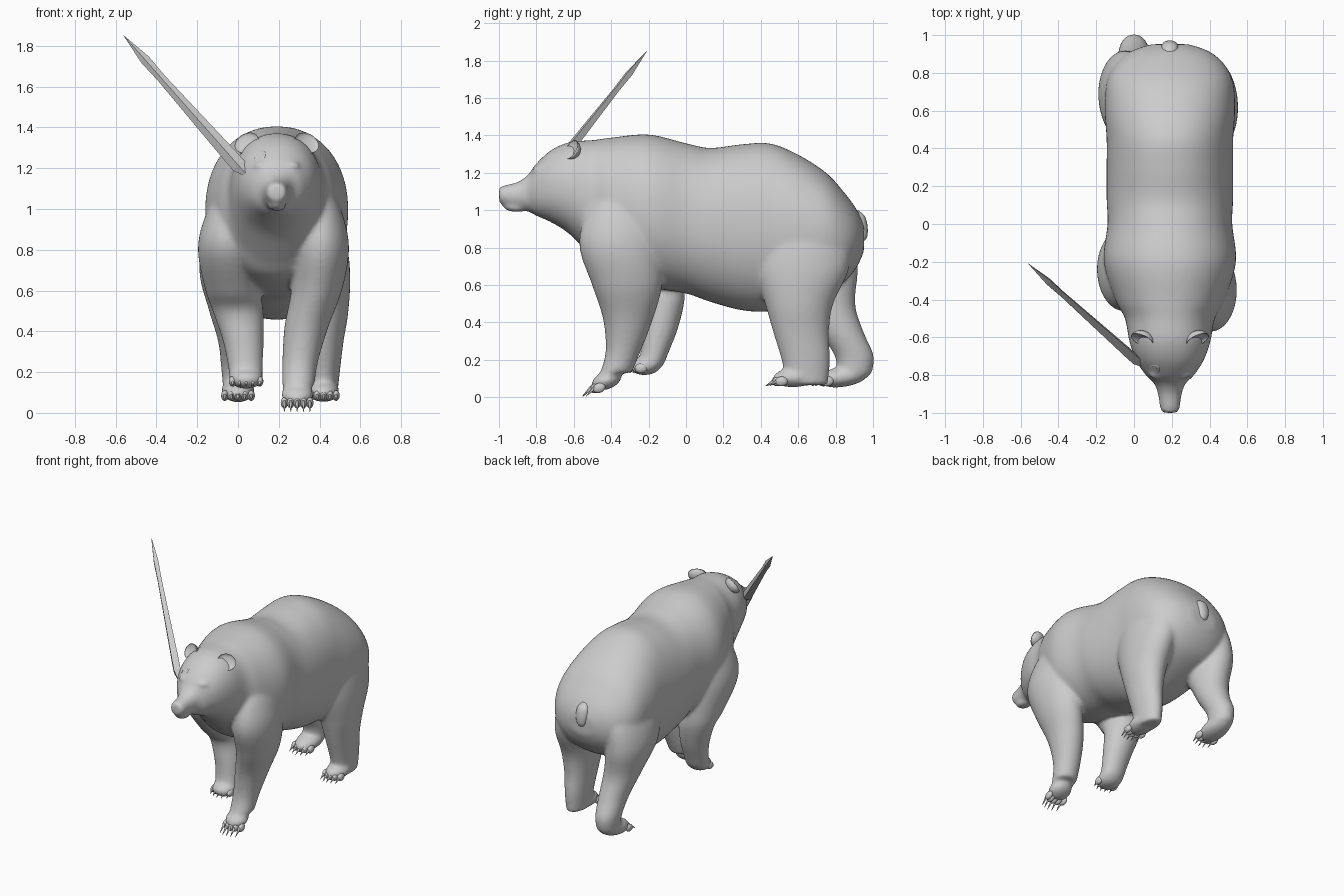
import bpy, bmesh, math
from mathutils import Vector, Matrix

if "Cube" in bpy.data.objects:
    bpy.data.objects.remove(bpy.data.objects["Cube"])

CX = 0.19  # centre line of the bear


def make_object(name, bm, smooth=True):
    bmesh.ops.recalc_face_normals(bm, faces=bm.faces)
    for f in bm.faces:
        f.smooth = smooth
    me = bpy.data.meshes.new(name)
    bm.to_mesh(me)
    bm.free()
    ob = bpy.data.objects.new(name, me)
    bpy.context.collection.objects.link(ob)
    return ob


def refine(rows, steps=6):
    """Catmull-Rom interpolation of a short list of section rows."""
    out = []
    for i in range(len(rows) - 1):
        p = [Vector(rows[min(max(i + k, 0), len(rows) - 1)]) for k in (-1, 0, 1, 2)]
        for s in range(steps):
            t = s / steps
            out.append(0.5 * (2 * p[1] + (p[2] - p[0]) * t
                              + (2 * p[0] - 5 * p[1] + 4 * p[2] - p[3]) * t * t
                              + (3 * p[1] - p[0] - 3 * p[2] + p[3]) * t ** 3))
    return out + [Vector(rows[-1])]


def loft(bm, rings):
    loops = [[bm.verts.new(c) for c in r] for r in rings]
    n = len(loops[0])
    for a, b in zip(loops, loops[1:]):
        for i in range(n):
            bm.faces.new((a[i], a[(i + 1) % n], b[(i + 1) % n], b[i]))
    bm.faces.new(loops[0][::-1])
    bm.faces.new(loops[-1])


def circle(n=32, power=1.0):
    def soft(v):
        return math.copysign(abs(v) ** power, v) if abs(v) > 1e-9 else 0.0
    return [(soft(math.cos(2 * math.pi * i / n)), soft(math.sin(2 * math.pi * i / n))) for i in range(n)]


def ellipsoid(bm, loc, size, pitch=0.0):
    m = Matrix.Translation(loc) @ Matrix.Rotation(pitch, 4, 'X') @ Matrix.Diagonal((*size, 1))
    return bmesh.ops.create_uvsphere(bm, u_segments=24, v_segments=16, radius=1, matrix=m)['verts']


def spike(bm, a, b, r):
    a, b = Vector(a), Vector(b)
    q = (b - a).to_track_quat('Z', 'Y').to_matrix().to_4x4()
    bmesh.ops.create_cone(bm, cap_ends=True, segments=10, radius1=r, radius2=0.001,
                          depth=(b - a).length, matrix=Matrix.Translation((a + b) / 2) @ q)


# Trunk and head sections along y: y, top, bottom, half width
trunk = [(-1.0, 1.12, 1.05, .034), (-.985, 1.13, 1.03, .05), (-.9, 1.152, 1.01, .063),
         (-.845, 1.19, .995, .083), (-.8, 1.25, .97, .128), (-.72, 1.322, .935, .18),
         (-.62, 1.365, .87, .215), (-.5, 1.375, .75, .238), (-.4, 1.388, .66, .29),
         (-.2, 1.405, .59, .35), (0, 1.358, .555, .33), (.13, 1.333, .51, .335),
         (.3, 1.353, .465, .335), (.45, 1.357, .46, .335), (.6, 1.297, .5, .345),
         (.75, 1.2, .56, .335), (.85, 1.09, .62, .285), (.915, 1.0, .7, .205), (.952, .92, .78, .1)]

# Leg sections from top to ankle: x, y, z, x radius, y radius
legs = {
    "front_left": [(.37, -.33, 1.15, .07, .1), (.395, -.35, .97, .12, .19), (.405, -.35, .8, .14, .22),
                   (.385, -.315, .6, .125, .188), (.335, -.31, .42, .108, .135),
                   (.305, -.335, .25, .088, .095), (.295, -.375, .13, .08, .085)],
    "front_right": [(.0, -.25, 1.15, .07, .1), (-.04, -.25, .97, .12, .19), (-.05, -.24, .8, .147, .215),
                    (-.025, -.165, .6, .135, .158), (.0, -.125, .5, .125, .115),
                    (.025, -.14, .36, .102, .095), (.035, -.165, .25, .088, .077), (.04, -.19, .17, .082, .07)],
    "hind_left": [(.34, .6, 1.1, .07, .12), (.385, .62, .9, .13, .24), (.41, .62, .7, .14, .255),
                  (.42, .605, .5, .122, .183), (.42, .615, .35, .098, .15),
                  (.42, .64, .2, .08, .13), (.42, .65, .065, .065, .11)],
    "hind_right": [(.04, .62, 1.1, .07, .12), (-.015, .65, .9, .13, .24), (-.045, .69, .7, .145, .23),
                   (-.02, .76, .5, .122, .145), (0, .83, .35, .098, .12),
                   (0, .9, .22, .083, .105), (0, .9, .12, .073, .092)],
}

# Feet: centre, size, pitch, toe y and z, claw tip y and z
feet = {
    "front_left": ((.29, -.425, .09), (.08, .085, .048), .35, (-.49, .05), (-.555, .005)),
    "front_right": ((.04, -.215, .168), (.085, .085, .05), .1, (-.265, .155), (-.305, .13)),
    "hind_left": ((.42, .58, .105), (.078, .12, .052), .05, (.485, .085), (.425, .06)),
    "hind_right": ((0, .84, .11), (.083, .14, .055), .15, (.73, .085), (.67, .06)),
}

# Bear body: trunk, legs, feet and jaw fused into one smooth skin
bm = bmesh.new()
loft(bm, [[(CX + r[3] * c, r[0], (r[1] + r[2]) / 2 + (r[1] - r[2]) / 2 * s) for c, s in circle(64, .93)]
          for r in refine(trunk)])
for name, rows in legs.items():
    loft(bm, [[(r[0] + r[3] * c, r[1] + r[4] * s, r[2]) for c, s in circle()] for r in refine(rows)])
    centre, size, pitch, toe, tip = feet[name]
    ellipsoid(bm, centre, size, pitch)
    toes, claws = bmesh.new(), bmesh.new()
    for i in range(5):
        k = (i - 2) / 2
        x = centre[0] + k * size[0] * .78
        back = .02 * k * k
        ellipsoid(toes, (x, toe[0] + back + .006, toe[1]), (.018, .034, .026), pitch)
        mid = (x, (toe[0] + tip[0]) / 2 + back - .008, (toe[1] + tip[1]) / 2 + .008)
        spike(claws, (x, toe[0] + back, toe[1] + .008), mid, .012)
        spike(claws, (x, toe[0] + back - .015, toe[1] + .004), (x, tip[0] + back, tip[1]), .01)
    make_object(name + "_toes", toes)
    make_object(name + "_claws", claws)
ellipsoid(bm, (CX, -.915, 1.012), (.046, .065, .022), -.08)         # lower jaw
for side in (-1, 1):                                                # brows
    ellipsoid(bm, (CX + side * .075, -.795, 1.215), (.04, .026, .018))
body = make_object("bear_body", bm)
mod = body.modifiers.new("fuse", 'REMESH')
mod.mode = 'VOXEL'
mod.voxel_size = .0105
mod.use_smooth_shade = True
mod = body.modifiers.new("soften", 'SMOOTH')
mod.factor = .5
mod.iterations = 20

# Tail hanging from the rump
bm = bmesh.new()
tail = [(.90, 1.0, .02, .02), (.925, .97, .04, .03), (.94, .92, .045, .03),
        (.947, .87, .036, .024), (.946, .845, .022, .016), (.945, .836, .004, .004)]
loft(bm, [[(CX + r[2] * c, r[0] + r[3] * s, r[1]) for c, s in circle(20)] for r in refine(tail, 4)])
make_object("tail", bm)

# Cupped ears and small eyes, mirrored about the centre line
for side, label in ((-1, "right"), (1, "left")):
    bm = bmesh.new()
    verts = bmesh.ops.create_uvsphere(bm, u_segments=28, v_segments=18, radius=1)['verts']
    for v in verts:
        if v.co.y < 0:
            v.co.y *= -.4
    m = (Matrix.Translation((CX + side * .148, -.615, 1.325)) @ Matrix.Rotation(side * .3, 4, 'Z')
         @ Matrix.Rotation(side * .3, 4, 'Y') @ Matrix.Rotation(-.5, 4, 'X')
         @ Matrix.Diagonal((.064, .05, .055, 1)))
    bmesh.ops.transform(bm, matrix=m, verts=verts)
    make_object(label + "_ear", bm)
    bm = bmesh.new()
    ellipsoid(bm, (CX + side * .072, -.806, 1.188), (.016, .012, .01))
    make_object(label + "_eye", bm)

# Nose pad with nostril wings
bm = bmesh.new()
ellipsoid(bm, (CX, -.982, 1.1), (.036, .017, .023), -.2)
for side in (-1, 1):
    ellipsoid(bm, (CX + side * .024, -.98, 1.094), (.014, .014, .014))
make_object("nose", bm)

# Wound rim on the brow
bpy.ops.mesh.primitive_torus_add(major_radius=.024, minor_radius=.01, major_segments=20, minor_segments=8)
wound = bpy.context.object
wound.name = "wound_rim"
wound.location = (.11, -.765, 1.25)
wound.rotation_euler = Vector((-.4, -.65, .6)).to_track_quat('Z', 'Y').to_euler()
wound.scale = (.9, 1.3, 1)
bpy.ops.object.shade_smooth()

# Spike lodged in the head: flat four-sided blade from tip to buried end
tip, end = Vector((-.56, -.21, 1.85)), Vector((.055, -.76, 1.155))
axis = (end - tip).normalized()
wide = axis.cross(Vector((0, 1, 0))).normalized()
thin = axis.cross(wide)
bm = bmesh.new()
loft(bm, [[tip.lerp(end, t) + wide * c * w + thin * s * w * .8 for c, s in circle(4)]
          for t, w in ((0, .001), (.17, .024), (.3, .021), (.85, .036), (.92, .036), (1, .002))])
make_object("spike_blade", bm, smooth=False)
